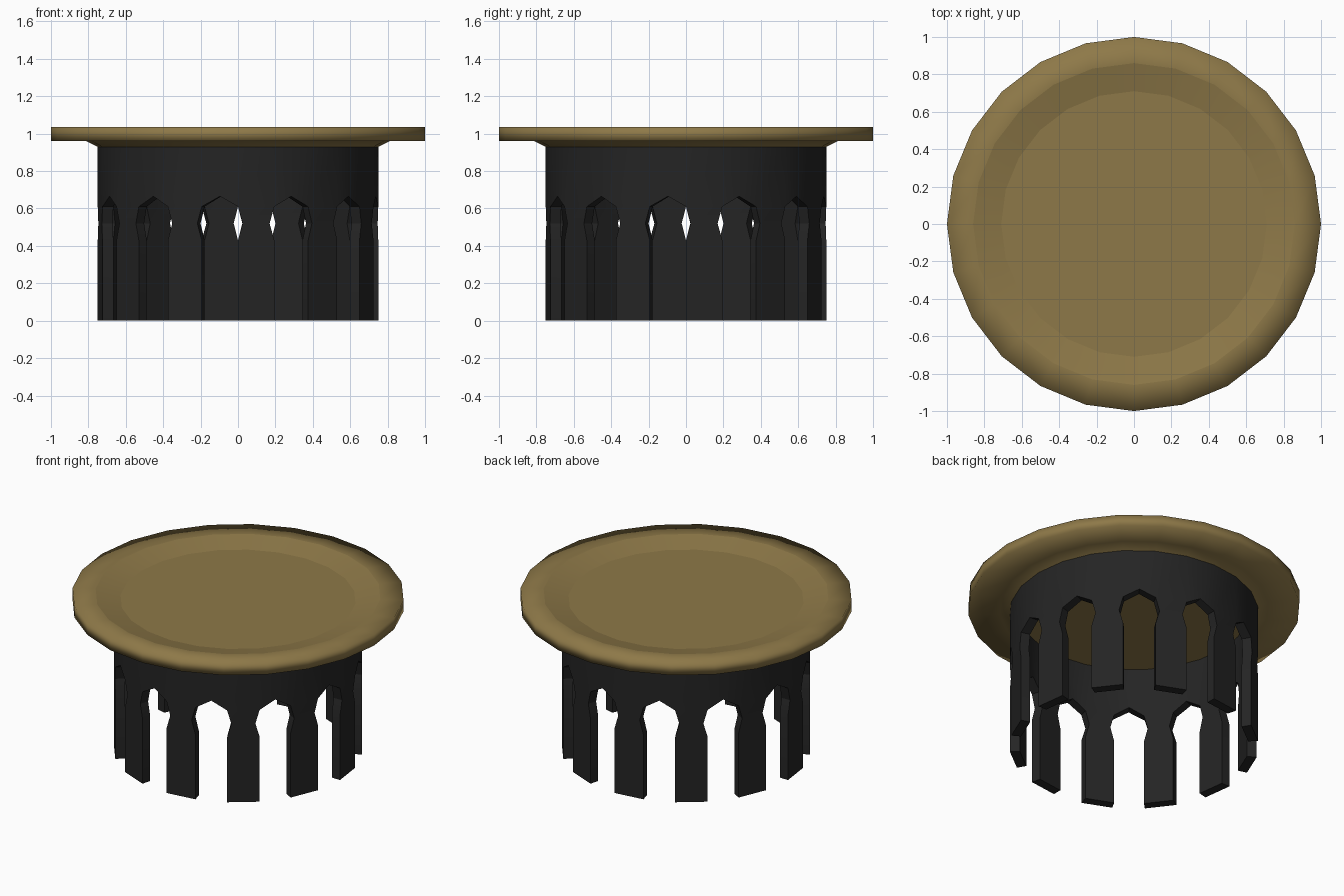
import bpy, math

if "Cube" in bpy.data.objects:
    bpy.data.objects.remove(bpy.data.objects["Cube"])

SIDES = 24


def material(name, rgb):
    m = bpy.data.materials.new(name)
    m.diffuse_color = (*rgb, 1)
    m.use_nodes = True
    m.node_tree.nodes["Principled BSDF"].inputs["Base Color"].default_value = m.diffuse_color
    return m


def ring_point(k, r, z):
    a = math.radians(-90 + 360 / SIDES * k)
    return (r * math.cos(a), r * math.sin(a), z)


def add_object(name, verts, faces, mat):
    me = bpy.data.meshes.new(name)
    me.from_pydata(verts, [], faces)
    me.validate()
    me.materials.append(mat)
    ob = bpy.data.objects.new(name, me)
    bpy.context.collection.objects.link(ob)
    for p in me.polygons:
        p.use_smooth = True
    return ob


# Dished round lid: revolved profile, from top centre disc round to underside
profile = [(0.71, 1.0), (0.86, 1.035), (1.0, 1.035), (1.0, 0.96), (0.81, 0.96), (0.75, 0.93)]
verts = [ring_point(k, r, z) for r, z in profile for k in range(SIDES)]
faces = [list(range(SIDES))]
for i in range(len(profile) - 1):
    for k in range(SIDES):
        n = (k + 1) % SIDES
        a, b = i * SIDES, (i + 1) * SIDES
        faces.append([a + k, b + k, b + n, a + n])
last = (len(profile) - 1) * SIDES
faces.append([last + k for k in reversed(range(SIDES))])
lid = add_object("lid", verts, faces, material("gold", (0.27, 0.19, 0.065)))

# Crisp creases around the dish and hidden underside
for e in lid.data.edges:
    rings = {v // SIDES for v in e.vertices}
    if len(rings) == 1 and rings <= {0, 1, 5}:
        e.use_edge_sharp = True

# Slotted collar: outer wall panels alternate leg / arched gap
OUTER, WALL = 0.75, 0.06
TOP, SHOULDER, PEAK, NECK, HIP = 0.935, 0.61, 0.665, 0.52, 0.43
IN = 0.13
verts, index, outer_faces = [], {}, []


def panel_point(k, s, z):
    a, b = ring_point(k, OUTER, z), ring_point(k + 1, OUTER, z)
    p = tuple(round(u + (v - u) * s, 5) + 0.0 for u, v in zip(a, b))
    if p not in index:
        index[p] = len(verts)
        verts.append(p)
    return index[p]


leg_panel = [
    [(0, 0), (1, 0), (1, HIP), (0, HIP)],
    [(0, HIP), (1, HIP), (1 - IN, NECK), (IN, NECK)],
    [(IN, NECK), (1 - IN, NECK), (1, SHOULDER), (0, SHOULDER)],
    [(0, SHOULDER), (1, SHOULDER), (1, TOP), (0, TOP)],
]
gap_panel = [[(0, SHOULDER), (0.5, PEAK), (1, SHOULDER), (1, TOP), (0, TOP)]]
for k in range(SIDES):
    for poly in (gap_panel if k % 2 else leg_panel):
        outer_faces.append([panel_point(k, s, z) for s, z in poly])

# Inner wall and the edge strips joining it to the outer wall
n = len(verts)
f = (OUTER - WALL) / OUTER
verts += [(x * f, y * f, z) for x, y, z in verts]
faces = outer_faces + [[v + n for v in reversed(p)] for p in outer_faces]
directed = {(a, b) for p in outer_faces for a, b in zip(p, p[1:] + p[:1])}
faces += [[b, a, a + n, b + n] for a, b in sorted(directed) if (b, a) not in directed]
collar = add_object("slotted_collar", verts, faces, material("black", (0.018, 0.018, 0.018)))

bpy.context.view_layer.objects.active = collar
collar.select_set(True)
bpy.ops.object.shade_smooth_by_angle(angle=math.radians(20))
collar.select_set(False)
